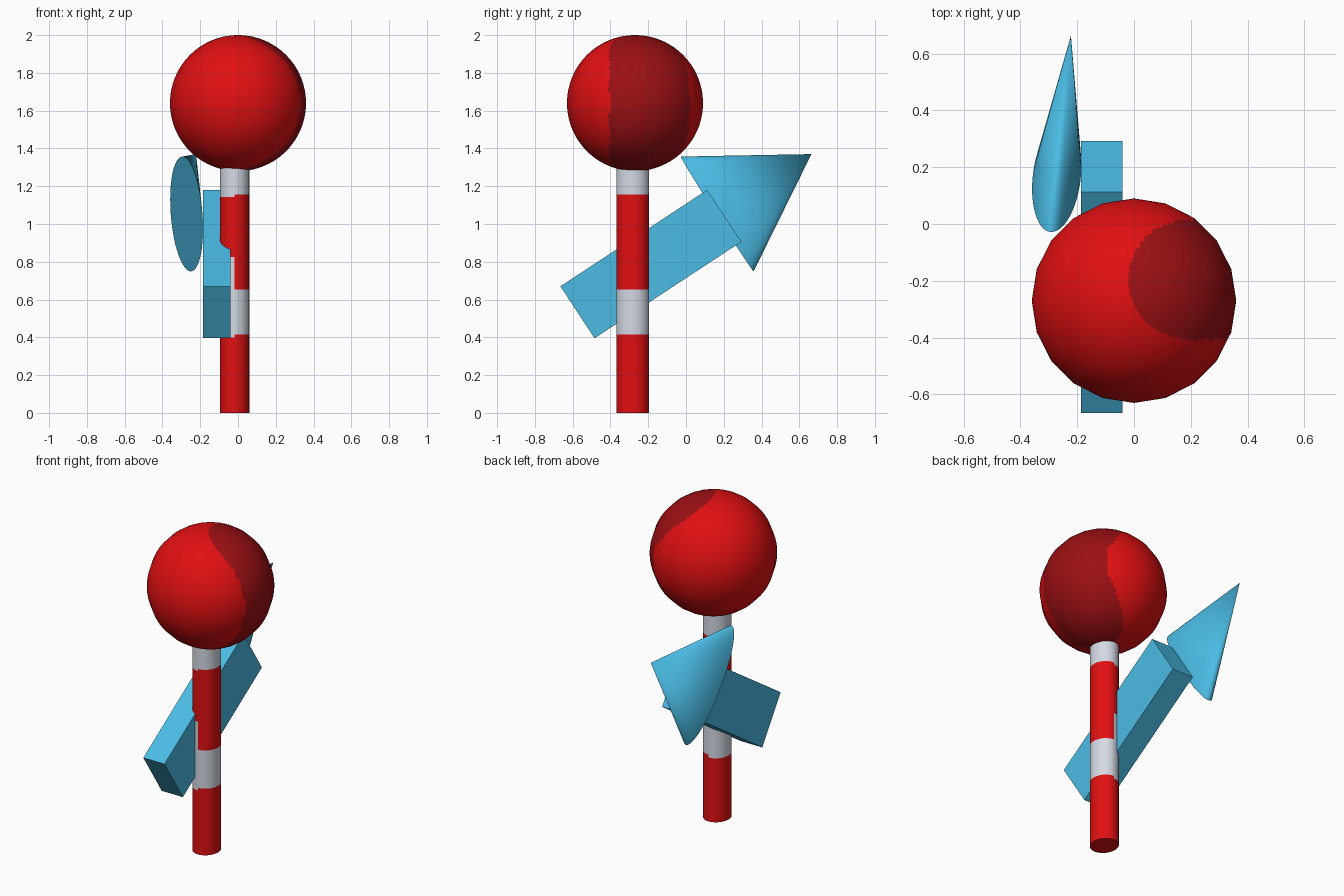
import bpy, bmesh, math
from mathutils import Matrix, Vector

if "Cube" in bpy.data.objects:
    bpy.data.objects.remove(bpy.data.objects["Cube"])


def material(name, rgb):
    m = bpy.data.materials.new(name)
    m.diffuse_color = (*rgb, 1)
    m.use_nodes = True
    m.node_tree.nodes["Principled BSDF"].inputs["Base Color"].default_value = m.diffuse_color
    return m


RED = material("red", (0.75, 0.005, 0.006))
DARK = material("dark red", (0.33, 0.005, 0.007))
WHITE = material("white", (0.66, 0.70, 0.77))
BLUE = material("sky blue", (0.07, 0.50, 0.78))


def make(name, bm, mats, angle=None):
    bmesh.ops.recalc_face_normals(bm, faces=bm.faces)
    me = bpy.data.meshes.new(name)
    bm.to_mesh(me)
    bm.free()
    for m in mats:
        me.materials.append(m)
    ob = bpy.data.objects.new(name, me)
    bpy.context.collection.objects.link(ob)
    if angle:
        bpy.ops.object.select_all(action='DESELECT')
        bpy.context.view_layer.objects.active = ob
        ob.select_set(True)
        bpy.ops.object.shade_smooth_by_angle(angle=math.radians(angle))
    return ob


# Ball: fine grid flattened to 20 sides, dark rounded band on the right side
R, C = 0.36, Vector((0, -0.27, 1.64))
bm = bmesh.new()
bmesh.ops.create_uvsphere(bm, u_segments=120, v_segments=80, radius=R)
step = math.tau / 20
normals = [v.co.normalized() for v in bm.verts]
for v in bm.verts:
    a = math.atan2(v.co.y, v.co.x) % step - step / 2
    k = math.cos(step / 2) / math.cos(a)
    v.co.x *= k
    v.co.y *= k
    v.co += C
for f in bm.faces:
    c = f.calc_center_median()
    f.smooth = True
    f.material_index = int(math.hypot(min(c.x - 0.19, 0), c.y + 0.195) < 0.21)
ball = make("ball", bm, [RED, DARK])
ball.data.normals_split_custom_set_from_vertices(normals)

# Striped pole: the stripes break at slightly different heights on each half
PX, PY, SIDES = -0.018, -0.282, 28
levels = [0, 0.398, 0.415, 0.653, 0.825, 1.142, 1.155, 1.4]
bm = bmesh.new()
rings = []
for z in levels:
    rings.append([bm.verts.new((PX + 0.078 * math.sin(math.tau * i / SIDES),
                                PY + 0.087 * math.cos(math.tau * i / SIDES), z))
                  for i in range(SIDES)])
for lo, hi in zip(rings, rings[1:]):
    for i in range(SIDES):
        j = (i + 1) % SIDES
        f = bm.faces.new((lo[i], lo[j], hi[j], hi[i]))
        c = f.calc_center_median()
        a, b, top = (0.398, 0.825, 1.142) if c.x < PX else (0.415, 0.653, 1.155)
        f.material_index = int(a < c.z < b or c.z > top)
bm.faces.new(rings[0])
bm.faces.new(rings[-1]).material_index = 1
make("striped_pole", bm, [RED, WHITE], 40)

# Arrow shaft: tilted box through the left of the pole
bm = bmesh.new()
bmesh.ops.create_cube(bm, size=1, matrix=Matrix.Translation((-0.1135, -0.186, 0.788))
                      @ Matrix.Rotation(math.radians(33.3), 4, 'X')
                      @ Matrix.Diagonal((0.146, 0.93, 0.329, 1)))
make("arrow_shaft", bm, [BLUE])

# Arrow head: flattened cone built from base axes and apex
center, apex = Vector((-0.272, 0.165, 1.053)), Vector((-0.222, 0.664, 1.37))
p, q = Vector((-0.022, -0.193, 0.304)), Vector((0.084, -0.008, 0.0))
N = 48
bm = bmesh.new()
base = [bm.verts.new(center + q * math.cos(math.tau * i / N) + p * math.sin(math.tau * i / N))
        for i in range(N)]
tip = bm.verts.new(apex)
bm.faces.new(base)
for i in range(N):
    bm.faces.new((base[i], base[(i + 1) % N], tip))
make("arrow_head", bm, [BLUE], 40)
